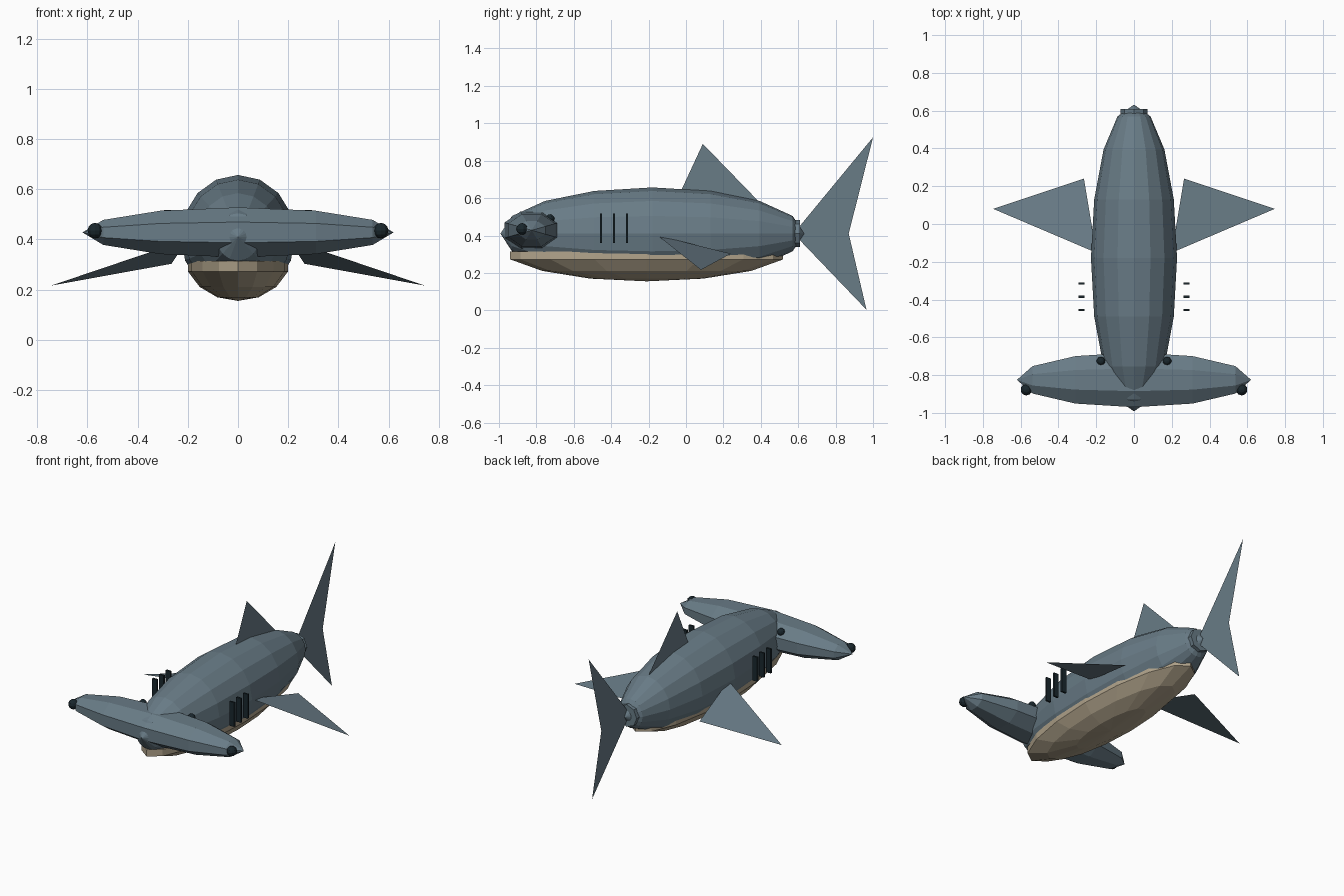
import bpy, bmesh, math
from mathutils import Matrix, Vector

if "Cube" in bpy.data.objects:
    bpy.data.objects.remove(bpy.data.objects["Cube"])


def material(name, colour):
    m = bpy.data.materials.new(name)
    m.diffuse_color = (*colour, 1)
    m.use_nodes = True
    m.node_tree.nodes["Principled BSDF"].inputs["Base Color"].default_value = m.diffuse_color
    return m


SKIN = material("slate_skin", (0.14, 0.20, 0.24))
CREAM = material("cream_belly", (0.44, 0.37, 0.26))
DARK = material("dark_detail", (0.010, 0.020, 0.026))


def finish(name, bm, mat):
    bmesh.ops.recalc_face_normals(bm, faces=bm.faces[:])
    me = bpy.data.meshes.new(name)
    bm.to_mesh(me)
    bm.free()
    me.materials.append(mat)
    ob = bpy.data.objects.new(name, me)
    bpy.context.collection.objects.link(ob)
    return ob


def ellipsoid(name, centre, radii, mat, seg=16, rings=8, axis="Z", roll=0.0):
    """Sphere with its poles on the given axis, stretched to the radii."""
    bm = bmesh.new()
    bmesh.ops.create_uvsphere(bm, u_segments=seg, v_segments=rings, radius=1)
    turn = {"X": Matrix.Rotation(math.pi / 2, 4, "Y"),
            "Y": Matrix.Rotation(math.pi / 2, 4, "X"),
            "Z": Matrix.Identity(4)}[axis] @ Matrix.Rotation(roll, 4, "Z")
    place = Matrix.Translation(centre) @ Matrix.Diagonal((*radii, 1))
    bm.transform(place @ turn)
    return finish(name, bm, mat)


def blade(name, points, faces, mat=SKIN):
    """Paper-thin fin."""
    bm = bmesh.new()
    vs = [bm.verts.new(p) for p in points]
    for f in faces:
        bm.faces.new([vs[i] for i in f])
    return finish(name, bm, mat)


def box(name, centre, size, mat):
    bm = bmesh.new()
    bmesh.ops.create_cube(bm, size=1)
    bm.transform(Matrix.Translation(centre) @ Matrix.Diagonal((*size, 1)))
    return finish(name, bm, mat)


# Torso and hammer-shaped head
ellipsoid("body", (0, -0.18, 0.41), (0.228, 0.812, 0.247), SKIN, axis="Y")
ellipsoid("hammer_head", (0, -0.825, 0.428), (0.62, 0.157, 0.108), SKIN,
          seg=8, rings=6, axis="X", roll=math.pi / 8)

# Belly: lower bowl of a sphere with a short upright rim
bm = bmesh.new()
bmesh.ops.create_uvsphere(bm, u_segments=16, v_segments=8, radius=1)
bmesh.ops.delete(bm, geom=[v for v in bm.verts if v.co.z > -0.3], context="VERTS")
bm.transform(Matrix.Translation((0, -0.21, 0.345)) @ Matrix.Diagonal((0.216, 0.79, 0.19, 1)))
rim = [e for e in bm.edges if e.is_boundary]
ext = bmesh.ops.extrude_edge_only(bm, edges=rim)["geom"]
for v in ext:
    if isinstance(v, bmesh.types.BMVert):
        v.co.z = 0.315
bmesh.ops.holes_fill(bm, edges=[e for e in bm.edges if e.is_boundary], sides=0)
finish("belly", bm, CREAM)

# Tail stem
bm = bmesh.new()
bmesh.ops.create_cone(bm, cap_ends=True, segments=8, radius1=0.072, radius2=0.072, depth=0.045)
bm.transform(Matrix.Translation((0, 0.587, 0.41)) @ Matrix.Rotation(math.pi / 2, 4, "X"))
finish("tail_stem", bm, SKIN)

# Upright fins
blade("dorsal_fin", [(0, -0.04, 0.61), (0, 0.09, 0.89), (0, 0.42, 0.55)], [(0, 1, 2)])
blade("tail_fin", [(0, 0.575, 0.41), (0, 1.0, 0.925), (0, 0.87, 0.41), (0, 0.965, 0.003)],
      [(0, 2, 1), (0, 3, 2)])

# Paired parts
for s, side in ((1, "right"), (-1, "left")):
    blade(f"pectoral_fin_{side}",
          [(s * 0.20, -0.152, 0.40), (s * 0.265, 0.24, 0.303), (s * 0.745, 0.08, 0.216)],
          [(0, 1, 2)])
    ellipsoid(f"eye_{side}", (s * 0.57, -0.877, 0.435), (0.031,) * 3, DARK, seg=10, rings=6)
    ellipsoid(f"nostril_{side}", (s * 0.175, -0.727, 0.49), (0.024,) * 3, DARK, seg=10, rings=6)
    for i in range(3):
        box(f"gill_{side}_{i + 1}", (s * 0.278, -0.455 + 0.07 * i, 0.438),
            (0.034, 0.012, 0.158), DARK)
